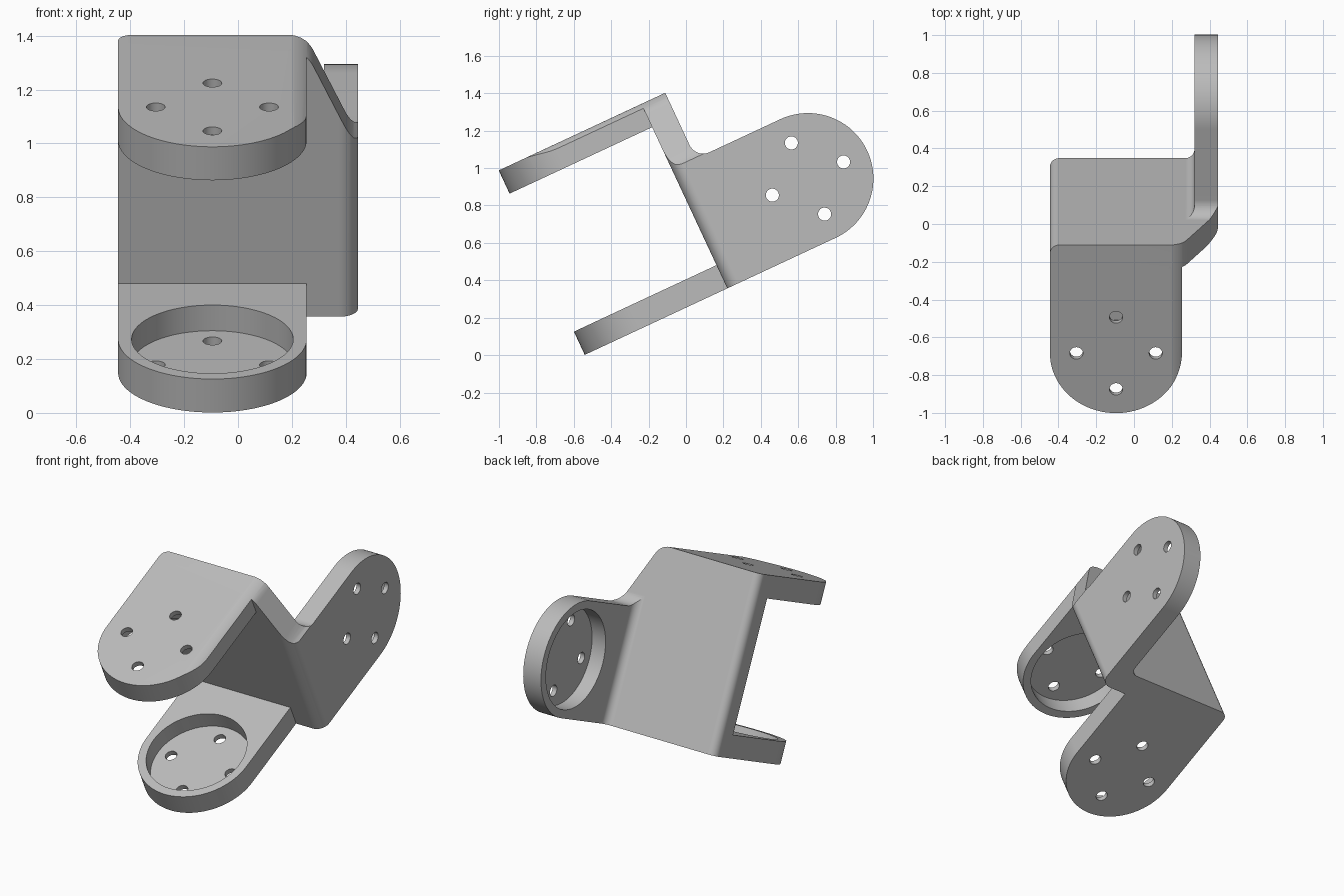
import bpy, bmesh
from math import sin, cos, pi, radians

cube = bpy.data.objects.get("Cube")
if cube:
    bpy.data.objects.remove(cube, do_unlink=True)

grey = bpy.data.materials.new("plain grey")
grey.use_nodes = True
COLOUR = (0.5, 0.5, 0.5, 1)
grey.diffuse_color = COLOUR
grey.node_tree.nodes["Principled BSDF"].inputs["Base Color"].default_value = COLOUR

# Main sizes in the untilted frame: x across, y along the plates, z up
LEFT, RIGHT, SIDE_IN, SIDE_OUT = -0.445, 0.255, 0.32, 0.445
BOTTOM, SIDE_TOP, TOP = 0.23, 0.93, 1.318
WEB_FRONT, WEB_BACK = 0.351, 0.492
PLATE, R = 0.137, 0.35
FLAT_C = ((LEFT + RIGHT) / 2, -0.14)
SIDE_C = (0.99, BOTTOM + R)


def arc(centre, r, start, end, steps):
    angles = [radians(start + (end - start) * i / steps) for i in range(steps + 1)]
    return [(centre[0] + r * cos(t), centre[1] + r * sin(t)) for t in angles]


def circle(centre, r, steps=64):
    return arc(centre, r, 0, 360, steps)[:-1]


def prism(name, outline, axis, low, high):
    """Extrude a 2D outline along x, y or z."""
    place = {"x": lambda u, v, w: (w, u, v),
             "y": lambda u, v, w: (u, w, v),
             "z": lambda u, v, w: (u, v, w)}[axis]
    bm = bmesh.new()
    rings = [[bm.verts.new(place(u, v, w)) for u, v in outline] for w in (low, high)]
    n = len(outline)
    for ring in rings:
        bm.faces.new(ring)
    for i in range(n):
        j = (i + 1) % n
        bm.faces.new((rings[0][i], rings[0][j], rings[1][j], rings[1][i]))
    bmesh.ops.recalc_face_normals(bm, faces=bm.faces)
    mesh = bpy.data.meshes.new(name)
    bm.to_mesh(mesh)
    bm.free()
    mesh.materials.append(grey)
    obj = bpy.data.objects.new(name, mesh)
    bpy.context.collection.objects.link(obj)
    return obj


def combine(body, tool, operation):
    """Apply one boolean and discard the tool."""
    mod = body.modifiers.new("combine", "BOOLEAN")
    mod.operation, mod.solver, mod.object = operation, "EXACT", tool
    graph = bpy.context.evaluated_depsgraph_get()
    result = bpy.data.meshes.new_from_object(body.evaluated_get(graph))
    body.modifiers.clear()
    body.data = result
    bpy.data.objects.remove(tool, do_unlink=True)


# Upright web with rounded corners and the bend into the side plate
stub = WEB_BACK + 0.12
plan = [(LEFT, WEB_FRONT)]
plan += arc((SIDE_OUT - 0.07, WEB_FRONT + 0.07), 0.07, -90, 0, 10)
plan += [(SIDE_OUT, stub), (SIDE_IN, stub)]
plan += arc((SIDE_IN - 0.05, WEB_BACK + 0.05), 0.05, 0, -90, 10)
plan += arc((LEFT + 0.05, WEB_BACK - 0.05), 0.05, 90, 180, 10)
bracket = prism("bracket_body", plan, "z", BOTTOM, TOP)

# Side plate with a round end
end = arc(SIDE_C, R, -90, 90, 48)
side = [(0.55, BOTTOM)] + end + [(0.55, SIDE_TOP)]
combine(bracket, prism("side_plate", side, "x", SIDE_IN, SIDE_OUT), "UNION")

# Upper and lower plates with round ends
tongue = arc(FLAT_C, R, 180, 360, 48) + [(RIGHT, 0.42), (LEFT, 0.42)]
for name, low in (("lower_plate", BOTTOM), ("upper_plate", TOP - PLATE)):
    combine(bracket, prism(name, tongue, "z", low, low + PLATE), "UNION")

# Clear the space over the side plate, leaving a fillet against the web
clear = [(WEB_BACK, 1.5)] + arc((WEB_BACK + 0.08, SIDE_TOP + 0.08), 0.08, 180, 270, 12)
clear += [(0.8, SIDE_TOP), (0.8, 1.5)]
combine(bracket, prism("fillet_cutter", clear, "x", 0.26, 0.6), "DIFFERENCE")

# Sloping shoulder from the upper plate down to the side plate
shoulder = [(0.19, 1.319), (0.21, 1.316), (0.235, 1.306), (0.255, 1.292),
            (0.27, 1.273), (0.28, 1.255), (0.4, 1.0), (0.416, 0.97),
            (0.43, 0.95), (0.446, 0.935), (0.6, 0.935), (0.6, 1.5), (0.19, 1.5)]
combine(bracket, prism("shoulder_cutter", shoulder, "y", -0.7, 0.8), "DIFFERENCE")

# Round pocket on each inner face, and four through holes in its floor
seats = (
    ("z", FLAT_C, BOTTOM + 0.032, BOTTOM + 0.2, BOTTOM - 0.1),
    ("z", FLAT_C, TOP - 0.2, TOP - 0.032, TOP + 0.1),
    ("x", SIDE_C, SIDE_IN - 0.1, SIDE_OUT - 0.03, SIDE_OUT + 0.1),
)
for axis, centre, low, high, outside in seats:
    combine(bracket, prism("pocket_cutter", circle(centre, 0.3), axis, low, high), "DIFFERENCE")
    middle = (low + high) / 2
    span = sorted((middle, outside))
    for k in range(4):
        spot = (centre[0] + 0.21 * cos(k * pi / 2), centre[1] + 0.21 * sin(k * pi / 2))
        combine(bracket, prism("hole_cutter", circle(spot, 0.035, 24), axis, *span), "DIFFERENCE")

# Smooth the curves, keep the edges, and tilt the bracket
bpy.ops.object.select_all(action="DESELECT")
bracket.select_set(True)
bpy.context.view_layer.objects.active = bracket
bpy.ops.object.shade_smooth_by_angle(angle=radians(25))
weighted = bracket.modifiers.new("weighted normals", "WEIGHTED_NORMAL")
weighted.keep_sharp = True
bracket.rotation_euler.x = radians(25)
